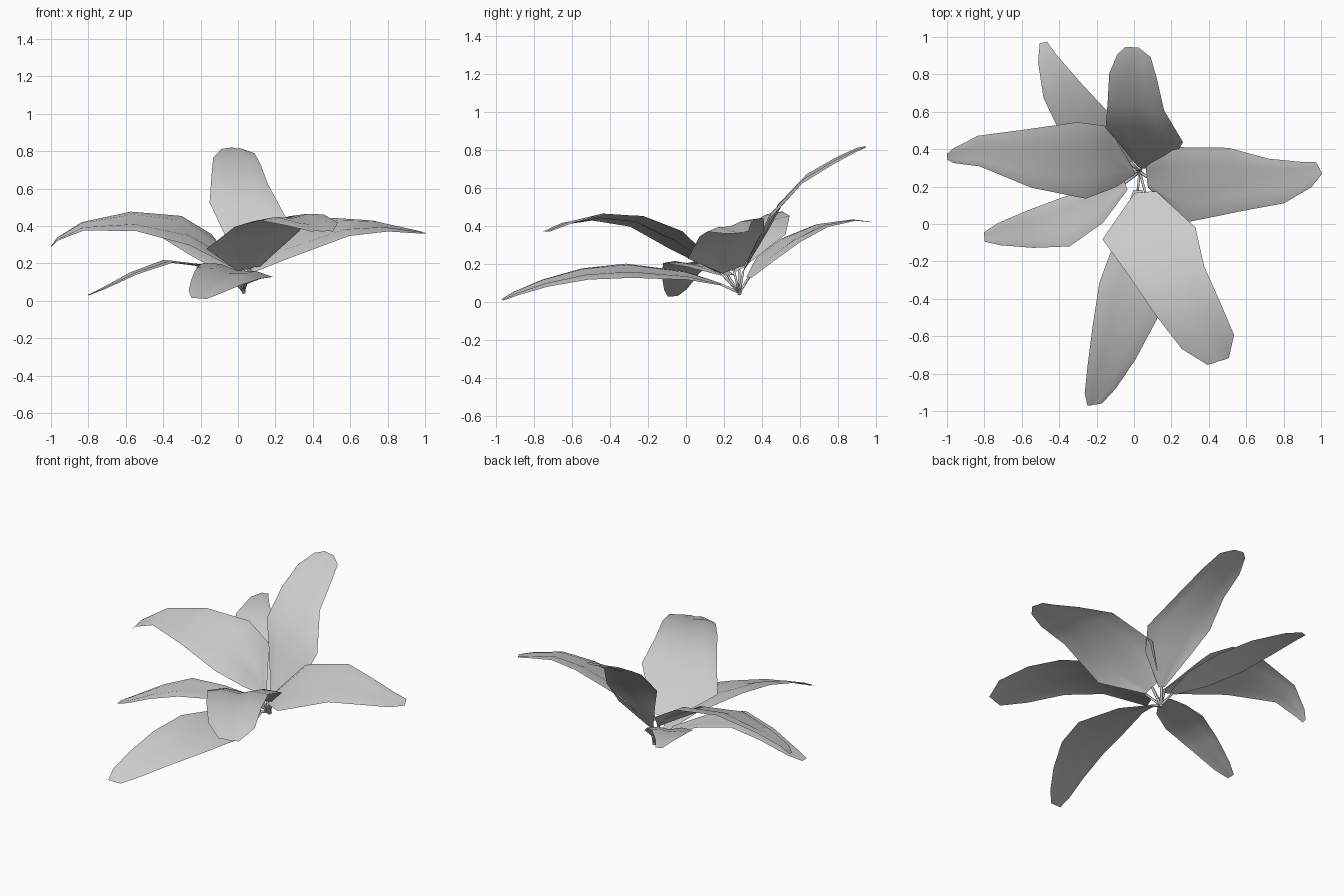
import bpy
import bmesh
from mathutils import Vector

cube = bpy.data.objects.get("Cube")
if cube:
    bpy.data.objects.remove(cube, do_unlink=True)

# One pale grey colour for the whole plant
grey = bpy.data.materials.new("pale_grey")
grey.use_nodes = True
colour = (0.6, 0.6, 0.6, 1.0)
grey.diffuse_color = colour
grey.node_tree.nodes["Principled BSDF"].inputs["Base Color"].default_value = colour

ROOT = Vector((0.03, 0.28, 0.05))
# Blade cross-section: drooping edges, two soft ridges and a midrib groove
SECTION = ((-1, 0), (-0.5, 0.07), (0, -0.02), (0.5, 0.07), (1, 0))


def finish(name, bm):
    """Turn a bmesh into a smooth shaded object."""
    mesh = bpy.data.meshes.new(name)
    bm.to_mesh(mesh)
    bm.free()
    for poly in mesh.polygons:
        poly.use_smooth = True
    mesh.materials.append(grey)
    obj = bpy.data.objects.new(name, mesh)
    bpy.context.collection.objects.link(obj)


def skin(bm, rows, closed=False):
    """Join neighbouring rows of vertices with quads."""
    for a, b in zip(rows, rows[1:]):
        count = len(a)
        for i in range(count if closed else count - 1):
            j = (i + 1) % count
            bm.faces.new((a[i], a[j], b[j], b[i]))


def add_leaf(name, spine, side_start, side_end):
    """Blade along a spine of (x, y, z, half width), its side turning from start to end."""
    points = [Vector(row[:3]) for row in spine]
    last = len(spine) - 1
    start, end = Vector(side_start).normalized(), Vector(side_end).normalized()
    bm = bmesh.new()
    rows = []
    for k, row in enumerate(spine):
        side = start.lerp(end, k / last).normalized()
        along = points[min(k + 1, last)] - points[max(k - 1, 0)]
        up = side.cross(along).normalized()
        if up.z < 0:
            up.negate()
        rows.append([bm.verts.new(points[k] + (side * t + up * rise) * row[3])
                     for t, rise in SECTION])
    stem_top = rows[0][2].co.copy()
    skin(bm, rows)
    # Upper side of the blade faces outwards
    bm.normal_update()
    if sum(f.normal.z for f in bm.faces) < 0:
        bmesh.ops.reverse_faces(bm, faces=bm.faces[:])
    finish(name, bm)
    add_stem(name + "_stem", stem_top)


def add_stem(name, top):
    """Thin four sided stalk from the root to the base of a blade."""
    bm = bmesh.new()
    axis = (top - ROOT).normalized()
    u = axis.orthogonal().normalized()
    v = axis.cross(u)
    rows = []
    for centre, r in ((ROOT - axis * 0.01, 0.009), (top, 0.008)):
        rows.append([bm.verts.new(centre + d * r) for d in (u, v, -u, -v)])
    skin(bm, rows, closed=True)
    bm.faces.new(rows[0][::-1])
    bm.faces.new(rows[1])
    finish(name, bm)


# Broad upper leaves
add_leaf("right_upper_leaf", [
    (0, 0.28, 0.17, 0.02), (-0.12, 0.36, 0.285, 0.18), (-0.28, 0.34, 0.375, 0.22),
    (-0.56, 0.35, 0.425, 0.165), (-0.83, 0.39, 0.398, 0.085), (-0.965, 0.365, 0.33, 0.04),
    (-1, 0.36, 0.29, 0.015)], (-0.15, 0.88, 0.44), (0, 0.9, 0.16))
add_leaf("left_upper_leaf", [
    (0.07, 0.25, 0.17, 0.06), (0.24, 0.21, 0.295, 0.215), (0.55, 0.24, 0.395, 0.18),
    (0.76, 0.23, 0.4, 0.13), (0.92, 0.265, 0.375, 0.075), (0.99, 0.3, 0.365, 0.035)],
    (-0.1, 0.93, 0.34), (-0.45, 0.85, 0.14))
add_leaf("front_upper_leaf", [
    (0.06, 0.17, 0.17, 0.06), (0.08, -0.05, 0.325, 0.255), (0.18, -0.26, 0.425, 0.2),
    (0.29, -0.455, 0.445, 0.175), (0.395, -0.63, 0.41, 0.145), (0.45, -0.735, 0.37, 0.06)],
    (0.97, 0.08, 0.23), (0.95, 0.3, 0))
add_leaf("back_tall_leaf", [
    (0.04, 0.3, 0.16, 0.02), (0.07, 0.4, 0.34, 0.16), (0.055, 0.475, 0.48, 0.215),
    (0.01, 0.63, 0.65, 0.155), (-0.005, 0.79, 0.745, 0.13), (0, 0.9, 0.8, 0.09),
    (-0.01, 0.945, 0.815, 0.035)], (1, -0.25, -0.28), (1, -0.05, -0.1))

# Narrow lower leaves
add_leaf("front_lower_leaf", [
    (0.02, 0.18, 0.095, 0.025), (0.025, 0, 0.14, 0.1), (0, -0.3, 0.165, 0.19),
    (-0.05, -0.53, 0.148, 0.175), (-0.12, -0.74, 0.1, 0.13), (-0.18, -0.89, 0.047, 0.085),
    (-0.21, -0.965, 0.012, 0.04)], (0.96, 0.05, -0.25), (0.96, 0.15, -0.08))
add_leaf("right_lower_leaf", [
    (-0.05, 0.22, 0.14, 0.04), (-0.2, 0.1, 0.187, 0.1), (-0.38, 0.005, 0.208, 0.13),
    (-0.56, -0.03, 0.145, 0.1), (-0.72, -0.055, 0.065, 0.06), (-0.8, -0.07, 0.03, 0.025)],
    (-0.4, 0.95, 0), (-0.1, 0.95, 0.05))
add_leaf("back_lower_leaf", [
    (-0.02, 0.33, 0.13, 0.03), (-0.14, 0.42, 0.23, 0.12), (-0.27, 0.55, 0.325, 0.14),
    (-0.38, 0.71, 0.4, 0.11), (-0.46, 0.88, 0.43, 0.055), (-0.485, 0.97, 0.42, 0.02)],
    (0.85, 0.4, -0.1), (0.95, 0.25, 0))
